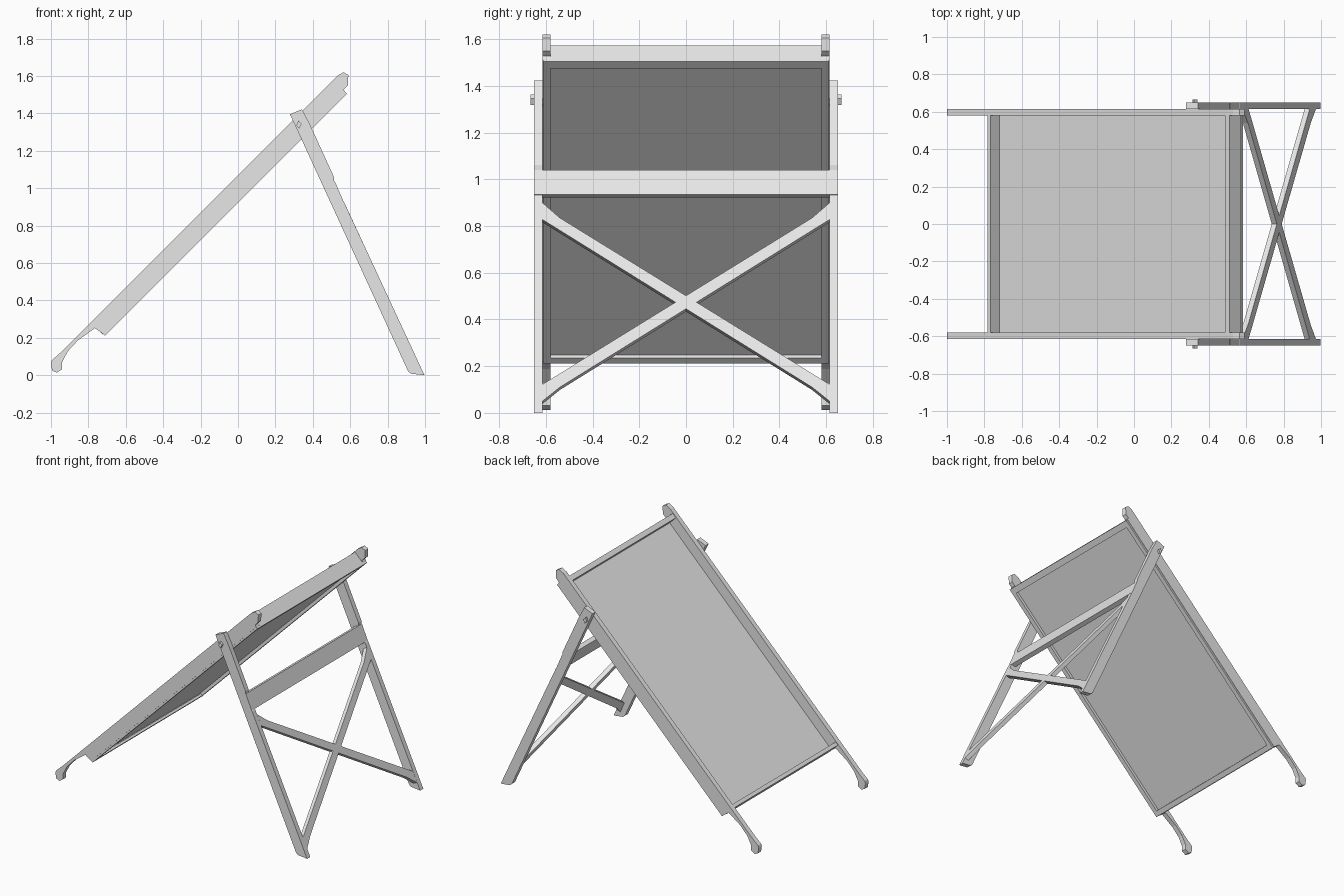
import bpy, bmesh
from mathutils import Vector

if "Cube" in bpy.data.objects:
    bpy.data.objects.remove(bpy.data.objects["Cube"], do_unlink=True)

paint = bpy.data.materials.new("light_grey")
paint.use_nodes = True
grey = (0.8, 0.8, 0.8, 1)
paint.diffuse_color = grey
paint.node_tree.nodes["Principled BSDF"].inputs["Base Color"].default_value = grey


def prism(name, outline, sweep, mirrored=False):
    """Sweep a flat outline along a vector; optionally mirror across y = 0."""
    bm = bmesh.new()
    face = bm.faces.new([bm.verts.new(p) for p in outline])
    swept = bmesh.ops.extrude_face_region(bm, geom=[face])["geom"]
    moved = [g for g in swept if isinstance(g, bmesh.types.BMVert)]
    bmesh.ops.translate(bm, verts=moved, vec=Vector(sweep))
    bmesh.ops.recalc_face_normals(bm, faces=bm.faces)
    mesh = bpy.data.meshes.new(name)
    bm.to_mesh(mesh)
    bm.free()
    mesh.materials.append(paint)
    obj = bpy.data.objects.new(name, mesh)
    bpy.context.collection.objects.link(obj)
    if mirrored:
        mod = obj.modifiers.new("mirror", "MIRROR")
        mod.use_axis = (False, True, False)
        mod.use_mirror_merge = False
    return obj


def side_prism(name, profile, y0, y1, mirrored=False):
    """Sweep an x-z profile along y."""
    return prism(name, [(x, y0, z) for x, z in profile], (0, y1 - y0, 0), mirrored)


def slab(x0, x1, low, high):
    """Profile of a 45 degree slab: x range on its underside, z = x + offset."""
    d = (high - low) / 2
    return [(x0, x0 + low), (x1, x1 + low), (x1 - d, x1 + low + d), (x0 - d, x0 + low + d)]


# Sloping side rails with curled feet and rounded top horns
side_prism("side_rails", [
    (-0.95, 0.12), (0.53, 1.60), (0.563, 1.62), (0.59, 1.605), (0.587, 1.55),
    (0.565, 1.528), (0.573, 1.513), (-0.72, 0.22), (-0.765, 0.252), (-0.855, 0.187),
    (-0.91, 0.128), (-0.94, 0.07), (-0.94, 0.032), (-0.968, 0.013), (-0.994, 0.025),
    (-1.0, 0.064), (-0.995, 0.08)], 0.58, 0.615, True)

# Cross boards closing both ends of the bed
side_prism("lower_end_board", slab(-0.723, -0.705, 0.94, 1.063), -0.58, 0.58)
side_prism("upper_end_board", slab(0.547, 0.572, 0.94, 1.063), -0.58, 0.58)

# Panel set between the rails
side_prism("bed_panel", slab(-0.72, 0.56, 0.952, 0.966), -0.58, 0.58)

# Thin trim frame beneath the bed
side_prism("trim_sides", slab(-0.711, 0.583, 0.922, 0.94), 0.58, 0.612, True)
side_prism("trim_lower", slab(-0.711, -0.686, 0.922, 0.945), -0.58, 0.58)
side_prism("trim_upper", slab(0.552, 0.583, 0.922, 0.945), -0.58, 0.58)

# Rear legs, notched for the cross board
side_prism("rear_legs", [
    (0.278, 1.395), (0.342, 1.422), (0.385, 1.34), (0.513, 1.06), (0.513, 1.035),
    (0.55, 0.94), (0.565, 0.93), (0.997, 0.0), (0.925, 0.008), (0.91, 0.02)],
    0.615, 0.65, True)

# Square pivot pins
side_prism("pivot_pins", [(0.312, 1.335), (0.322, 1.362), (0.34, 1.345), (0.328, 1.318)],
           0.60, 0.665, True)

# Plank joining the legs
side_prism("leg_cross_board", [(0.516, 1.04), (0.562, 0.934), (0.532, 0.922), (0.486, 1.028)],
           -0.65, 0.65)

# Crossed braces lying in the outer plane of the legs
brace = [(-0.615, 0.05), (-0.54, 0.11), (0.615, 0.828),
         (0.615, 0.90), (0.54, 0.835), (-0.615, 0.122)]
prism("crossed_braces", [(0.996 - 0.463 * z, y, z) for y, z in brace],
      (-0.027, 0, -0.012), True)
